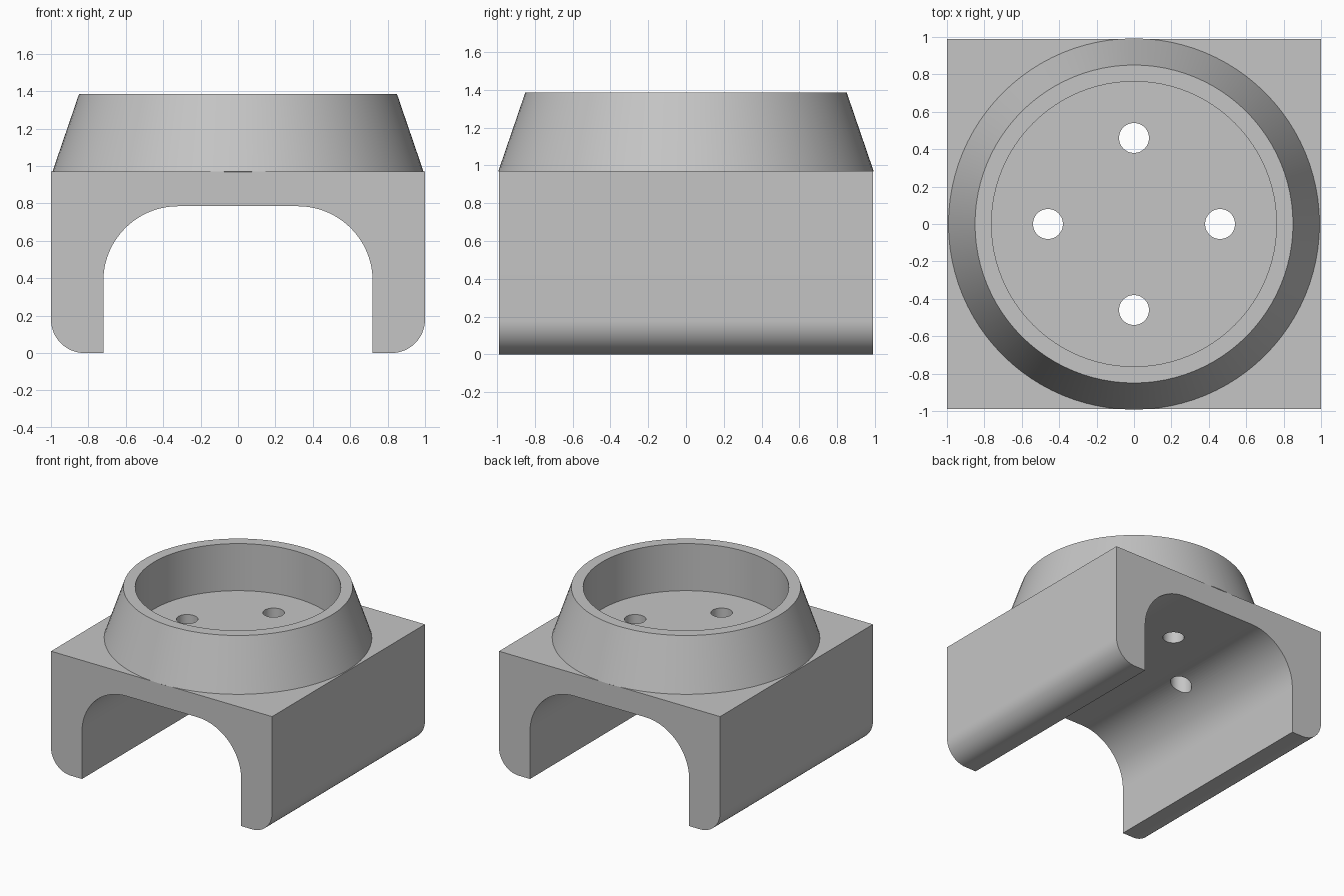
import bpy
import bmesh
from math import sin, cos, pi, radians
from mathutils import Matrix, Vector

cube = bpy.data.objects.get("Cube")
if cube:
    bpy.data.objects.remove(cube, do_unlink=True)

HALF_W, HALF_D = 1.0, 0.988     # block half width and half depth
DECK_Z, FLOOR_Z, RIM_Z = 0.97, 1.0, 1.385
SEGMENTS = 96

# Single plain grey
grey = bpy.data.materials.new("plain grey")
grey.use_nodes = True
colour = (0.56, 0.56, 0.56, 1)
grey.diffuse_color = colour
grey.node_tree.nodes["Principled BSDF"].inputs["Base Color"].default_value = colour


def make_object(name, bm):
    bmesh.ops.recalc_face_normals(bm, faces=bm.faces[:])
    mesh = bpy.data.meshes.new(name)
    bm.to_mesh(mesh)
    bm.free()
    mesh.materials.append(grey)
    obj = bpy.data.objects.new(name, mesh)
    bpy.context.collection.objects.link(obj)
    return obj


def arc(cx, cz, r, start, end, steps=20):
    angles = [radians(start + (end - start) * i / steps) for i in range(steps + 1)]
    return [(cx + r * cos(a), cz + r * sin(a)) for a in angles]


def combine(target, other, operation):
    mod = target.modifiers.new(operation, 'BOOLEAN')
    mod.operation = operation
    mod.solver = 'EXACT'
    mod.object = other
    bpy.ops.object.select_all(action='DESELECT')
    bpy.context.view_layer.objects.active = target
    target.select_set(True)
    bpy.ops.object.modifier_apply(modifier=mod.name)
    bpy.data.objects.remove(other, do_unlink=True)


# Saddle block: half profile mirrored, then extruded front to back
half = [(HALF_W, DECK_Z)]
half += arc(0.82, 0.18, 0.18, 0, -90)        # rounded foot
half += [(0.72, 0)]
half += arc(0.32, 0.385, 0.4, 0, 90, 28)     # rounded arch corner
profile = half + [(-x, z) for x, z in reversed(half)]
bm = bmesh.new()
face = bm.faces.new([bm.verts.new((x, -HALF_D, z)) for x, z in profile])
extruded = bmesh.ops.extrude_face_region(bm, geom=[face])["geom"]
moved = [v for v in extruded if isinstance(v, bmesh.types.BMVert)]
bmesh.ops.translate(bm, verts=moved, vec=Vector((0, 2 * HALF_D, 0)))
holder = make_object("cup_holder_block", bm)

# Tapered cup: turned profile, its base sunk into the deck
section = [(0, 0.94), (0.95, 0.94), (0.992, DECK_Z), (0.85, RIM_Z),
           (0.762, RIM_Z), (0.762, FLOOR_Z), (0, FLOOR_Z)]
bm = bmesh.new()
points = [bm.verts.new((r, 0, z)) for r, z in section]
edges = [bm.edges.new(pair) for pair in zip(points, points[1:])]
bmesh.ops.spin(bm, geom=points + edges, cent=(0, 0, 0), axis=(0, 0, 1),
               angle=2 * pi, steps=SEGMENTS, use_duplicate=False)
bmesh.ops.remove_doubles(bm, verts=bm.verts[:], dist=0.0001)
combine(holder, make_object("tapered_cup", bm), 'UNION')

# Four holes through the cup floor
bm = bmesh.new()
for i in range(4):
    a = i * pi / 2
    bmesh.ops.create_cone(bm, cap_ends=True, segments=48, radius1=0.08,
                          radius2=0.08, depth=0.6,
                          matrix=Matrix.Translation((0.46 * cos(a), 0.46 * sin(a), 0.9)))
combine(holder, make_object("hole_cutters", bm), 'DIFFERENCE')

# Smooth curves, crisp edges
bpy.context.view_layer.objects.active = holder
holder.select_set(True)
bpy.ops.object.shade_smooth_by_angle(angle=radians(30))
